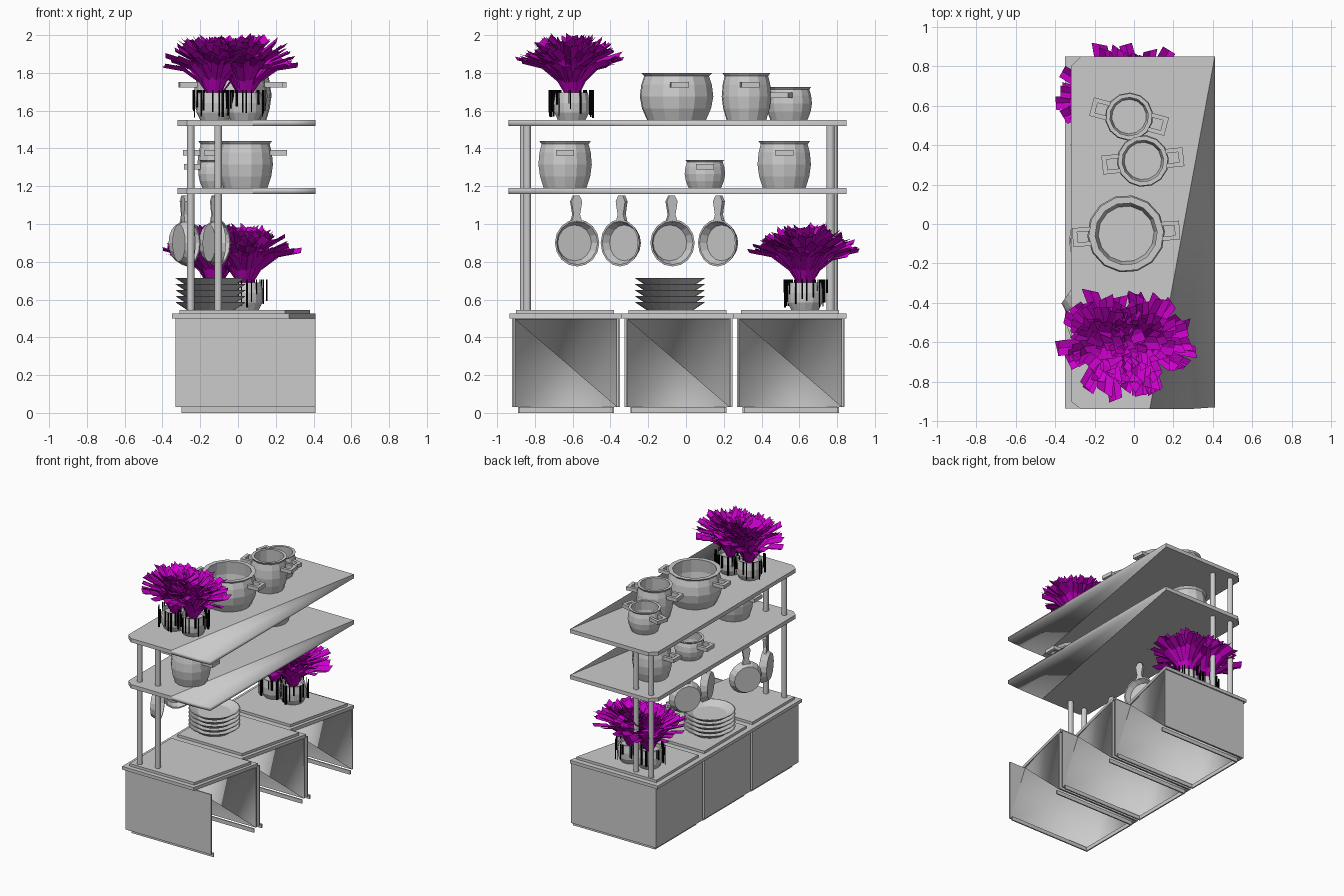
import bpy, bmesh, math, random
from mathutils import Vector, Matrix

random.seed(4)
if "Cube" in bpy.data.objects:
    bpy.data.objects.remove(bpy.data.objects["Cube"])


def material(name, rgb):
    m = bpy.data.materials.new(name)
    m.use_nodes = True
    m.diffuse_color = (*rgb, 1)
    m.node_tree.nodes["Principled BSDF"].inputs["Base Color"].default_value = (*rgb, 1)
    return m


GREY = material("metal grey", (0.6, 0.6, 0.6))
MAGENTA = material("petal magenta", (0.6, 0.0, 0.6))
BLACK = material("stem black", (0.0, 0.0, 0.0))


def finish(bm, name, mat=GREY, matrix=Matrix(), closed=True, smooth=False):
    if closed:
        bmesh.ops.recalc_face_normals(bm, faces=bm.faces)
    for f in bm.faces:
        f.smooth = smooth
    bm.transform(matrix)
    mesh = bpy.data.meshes.new(name)
    bm.to_mesh(mesh)
    bm.free()
    mesh.materials.append(mat)
    ob = bpy.data.objects.new(name, mesh)
    bpy.context.collection.objects.link(ob)
    return ob


def add_prism(bm, points, z0, z1):
    low = [bm.verts.new((x, y, z0)) for x, y in points]
    high = [bm.verts.new((x, y, z1)) for x, y in points]
    bm.faces.new(low[::-1])
    bm.faces.new(high)
    for i in range(len(points)):
        j = (i + 1) % len(points)
        bm.faces.new((low[i], low[j], high[j], high[i]))


def add_box(bm, x0, x1, y0, y1, z0, z1):
    add_prism(bm, [(x0, y0), (x1, y0), (x1, y1), (x0, y1)], z0, z1)


def add_lathe(bm, profile, sides):
    rings = []
    for r, z in profile:
        rings.append([bm.verts.new((r * math.cos(math.tau * k / sides),
                                    r * math.sin(math.tau * k / sides), z))
                      for k in range(sides)])
    for a, b in zip(rings, rings[1:]):
        for k in range(sides):
            n = (k + 1) % sides
            bm.faces.new((a[k], a[n], b[n], b[k]))
    bm.faces.new(rings[0][::-1])
    bm.faces.new(rings[-1])


# Cabinets: open below and towards the front, tops cut on a slant
BACK, FRONT, CUT = -0.33, 0.41, 0.27
for i, y0 in enumerate((-0.92, -0.325, 0.27)):
    y1 = y0 + 0.57
    bm = bmesh.new()
    for inset, z0, z1 in ((0, 0.03, 0.5), (0.03, 0, 0.03)):
        b, a, c = BACK + inset, y0 + inset, y1 - inset
        add_box(bm, b, b + 0.01, a, c, z0, z1)
        add_box(bm, b, FRONT, a, a + 0.01, z0, z1)
        add_box(bm, b, FRONT, c - 0.01, c, z0, z1)
    finish(bm, f"cabinet_{i + 1}")
    # Softly shaded lining: sides, back, ceiling and the half front panel
    bm = bmesh.new()
    b, a, c = BACK + 0.014, y0 + 0.014, y1 - 0.014
    low = [bm.verts.new((x, y, 0.03)) for x, y in ((FRONT, a), (b, a), (b, c), (FRONT, c))]
    high = [bm.verts.new((x, y, 0.496)) for x, y in ((CUT, a), (b, a), (b, c), (FRONT, c))]
    for k in range(3):
        bm.faces.new((low[k], low[k + 1], high[k + 1], high[k]))
    bm.faces.new(high)
    bm.faces.new((high[0], low[3], high[3]))
    finish(bm, f"cabinet_lining_{i + 1}", closed=False, smooth=True)
    bm = bmesh.new()
    add_prism(bm, [(BACK - 0.02, y0 - 0.015), (CUT, y0 - 0.015), (FRONT, y1), (FRONT, y1 + 0.01),
                   (BACK - 0.02, y1 + 0.01)], 0.5, 0.525)
    add_prism(bm, [(BACK + 0.02, y0 + 0.02), (CUT - 0.02, y0 + 0.02), (FRONT - 0.03, y1 - 0.03),
                   (BACK + 0.02, y1 - 0.03)], 0.525, 0.545)
    finish(bm, f"worktop_{i + 1}")

# Shelves: flat slab with clipped back corners, softly shaded wedge along the front
for name, z in (("lower_shelf", 1.16), ("upper_shelf", 1.52)):
    bm = bmesh.new()
    add_prism(bm, [(-0.27, -0.94), (0.08, -0.94), (FRONT, 0.85), (-0.27, 0.85),
                   (-0.32, 0.80), (-0.32, -0.90)], z, z + 0.03)
    finish(bm, name)
    bm = bmesh.new()
    add_prism(bm, [(0.08, -0.94), (CUT, -0.94), (FRONT, -0.93), (FRONT, 0.85)], z, z + 0.03)
    bm.faces.ensure_lookup_table()
    bm.faces.remove(bm.faces[-1])
    bmesh.ops.triangulate(bm, faces=bm.faces)
    finish(bm, name + "_front_wedge", smooth=True)

# Posts
for i, (x, y) in enumerate(((-0.25, -0.86), (-0.105, -0.84), (-0.25, 0.785), (-0.105, 0.765))):
    bm = bmesh.new()
    add_lathe(bm, [(0.02, 0.54), (0.02, 1.53)], 12)
    finish(bm, f"post_{i + 1}", matrix=Matrix.Translation((x, y, 0)))


# Cooking pots: barrel body, lip, hollow inside, two loop handles
def cooking_pot(name, x, y, z, r, h, turn):
    bm = bmesh.new()
    add_lathe(bm, [(r * 0.8, 0), (r * 0.94, h * 0.25), (r, h * 0.5), (r * 0.96, h * 0.75),
                   (r * 0.88, h * 0.93), (r * 0.97, h), (r * 0.8, h), (r * 0.84, h * 0.6),
                   (r * 0.72, 0.02)], 14)
    hz = h * 0.75
    for s in (-1, 1):
        inner, outer = s * r * 0.9, s * (r + 0.075)
        for t in (-1, 1):
            add_box(bm, *sorted((inner, outer)), *sorted((t * 0.026, t * 0.048)), hz - 0.014, hz + 0.014)
        add_box(bm, *sorted((outer - s * 0.025, outer)), -0.03, 0.03, hz - 0.014, hz + 0.014)
    finish(bm, name, matrix=Matrix.Translation((x, y, z)) @ Matrix.Rotation(math.radians(turn), 4, "Z"))


cooking_pot("large_pot", -0.04, -0.05, 1.55, 0.197, 0.25, 4)
cooking_pot("tall_pot", 0.045, 0.32, 1.55, 0.132, 0.25, 6)
cooking_pot("short_pot", -0.025, 0.545, 1.55, 0.122, 0.175, -15)
cooking_pot("front_shelf_pot", 0.04, -0.64, 1.19, 0.145, 0.25, 0)
cooking_pot("small_shelf_pot", -0.1, 0.10, 1.19, 0.11, 0.15, 0)
cooking_pot("back_shelf_pot", -0.07, 0.52, 1.19, 0.145, 0.25, 0)

# Hanging pans, turned alternately
UPRIGHT = Matrix(((0, 0, 1, 0), (1, 0, 0, 0), (0, 1, 0, 0), (0, 0, 0, 1)))
for i, (x, y, turn) in enumerate(((-0.29, -0.585, 20), (-0.29, -0.335, -35),
                                  (-0.13, -0.08, 20), (-0.13, 0.18, -35))):
    bm = bmesh.new()
    add_lathe(bm, [(0.1, -0.025), (0.125, 0.025), (0.115, 0.025), (0.095, -0.015)], 16)
    half = [(0.03, 0.11), (0.018, 0.15), (0.03, 0.22), (0.015, 0.25)]
    add_prism(bm, half + [(-u, v) for u, v in half[::-1]], -0.002, 0.022)
    finish(bm, f"hanging_pan_{i + 1}", matrix=Matrix.Translation((x, y, 0.9))
           @ Matrix.Rotation(math.radians(turn), 4, "Z") @ UPRIGHT)

# Stack of plates
for i in range(5):
    bm = bmesh.new()
    add_lathe(bm, [(0.125, 0), (0.185, 0.04), (0.178, 0.042), (0.12, 0.01)], 20)
    finish(bm, f"plate_{i + 1}", matrix=Matrix.Translation((-0.145, -0.085, 0.545 + i * 0.032)))


# Flowers: folded petals that rise steeply, then arch outwards to ragged tips
def add_petal(bm, turn, lift, length, width, roll):
    out = Vector((math.cos(turn), math.sin(turn), 0))
    up = Vector((0, 0, 1))
    side = Vector((-out.y, out.x, 0)) * math.cos(roll) + up * math.sin(roll)
    spine = out * 0.02
    rows = []
    for bend, w in ((0, 0.5), (0.35, 0.8), (0, 1), (-0.45, 1)):
        if rows:
            spine = spine + (out * math.cos(lift + bend) + up * math.sin(lift + bend)) * length / 3
        fold = up * (0.016 * w)
        tip = random.uniform(-0.025, 0.02) * (bend < 0)
        rows.append([bm.verts.new(spine - side * width * w + fold + out * tip),
                     bm.verts.new(spine),
                     bm.verts.new(spine + side * width * w + fold - out * tip)])
    for a, b in zip(rows, rows[1:]):
        for k in (0, 1):
            bm.faces.new((a[k], b[k], b[k + 1], a[k + 1]))


def plant(name, x, y, z):
    place = Matrix.Translation((x, y, z))
    bm = bmesh.new()
    add_lathe(bm, [(0.075, 0), (0.095, 0.04), (0.098, 0.09), (0.088, 0.145),
                   (0.078, 0.145), (0.075, 0.12)], 14)
    finish(bm, name + "_planter", matrix=place)
    bm = bmesh.new()
    for k in range(72):
        f = (k + 0.5) / 72
        lift = math.radians(36 + 46 * f) + random.uniform(-0.06, 0.06)
        add_petal(bm, k * 2.4 + random.uniform(-0.2, 0.2), lift,
                  random.uniform(0.31, 0.36), random.uniform(0.03, 0.042),
                  random.uniform(-0.4, 0.4))
    finish(bm, name + "_petals", MAGENTA, place @ Matrix.Translation((0, 0, 0.11)), closed=False)
    # Thin dark stems trailing over the rim
    bm = bmesh.new()
    for k in range(22):
        a = math.tau * k / 22 + random.uniform(-0.15, 0.15)
        r = random.uniform(0.1, 0.12)
        px, py = r * math.cos(a), r * math.sin(a)
        w = random.uniform(0.002, 0.006)
        add_box(bm, px - w, px + w, py - w, py + w, random.uniform(0.01, 0.1), 0.16)
    finish(bm, name + "_stems", BLACK, place)


for name, y, z in (("upper_plant", -0.605, 1.55), ("lower_plant", 0.63, 0.545)):
    for tag, x in (("left", 0.035), ("right", -0.125)):
        plant(f"{name}_{tag}", x, y, z)
